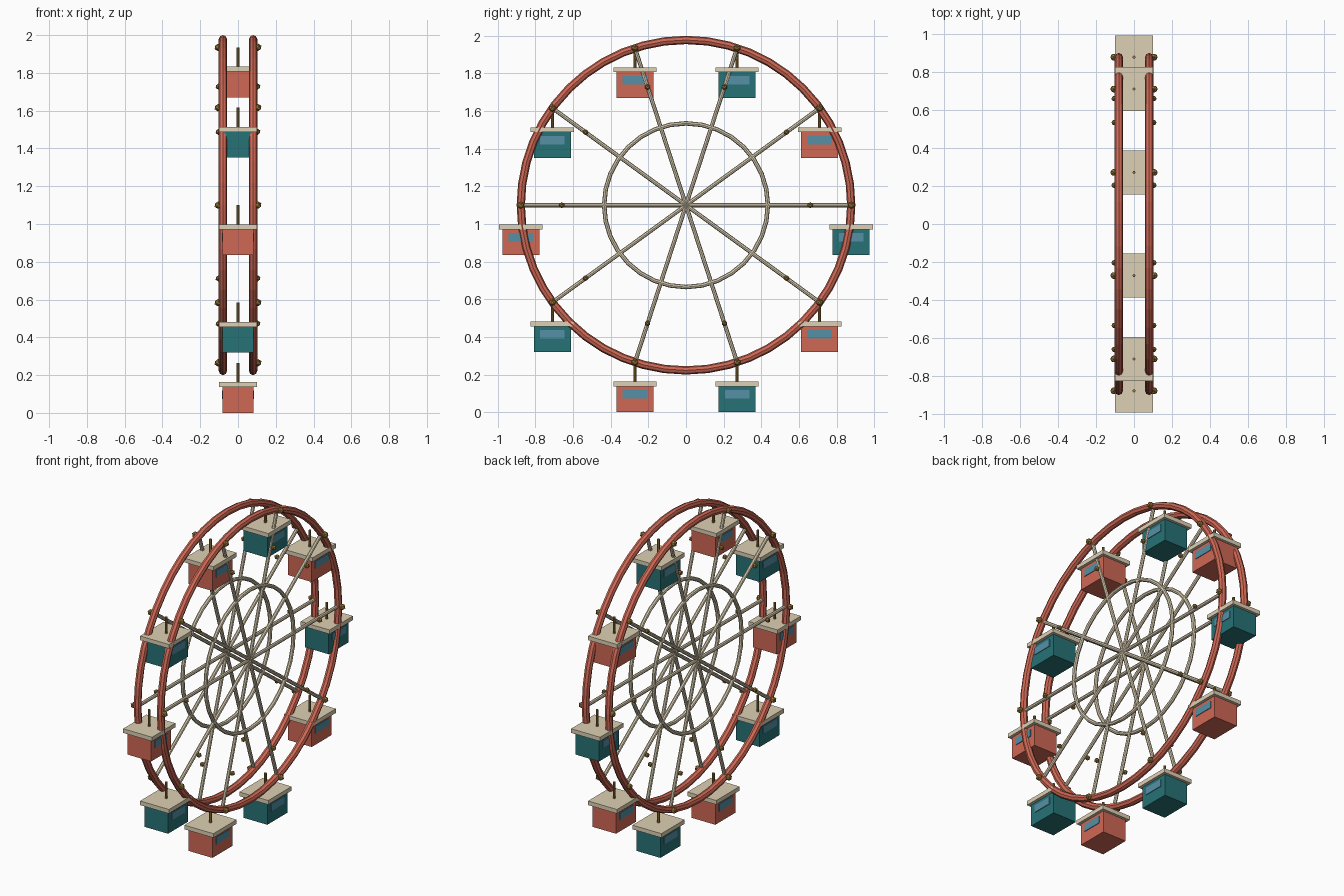
import bpy, math
from mathutils import Vector

if "Cube" in bpy.data.objects:
    bpy.data.objects.remove(bpy.data.objects["Cube"])

CZ, R = 1.1, 0.878      # wheel centre height, rim radius
SIDE_X = 0.08           # offset of each wheel from the middle
COUNT = 10


def material(name, rgb):
    m = bpy.data.materials.new(name)
    m.diffuse_color = (*rgb, 1)
    m.use_nodes = True
    m.node_tree.nodes["Principled BSDF"].inputs["Base Color"].default_value = m.diffuse_color
    return m


RED = material("coral", (0.63, 0.14, 0.09))
TEAL = material("teal", (0.02, 0.17, 0.18))
CREAM = material("cream", (0.73, 0.64, 0.46))
BRASS = material("brass", (0.33, 0.19, 0.04))
GLASS = material("window_blue", (0.09, 0.28, 0.38))


def finish(name, mat):
    o = bpy.context.object
    o.name = name
    o.data.materials.append(mat)
    return o


def ring(name, x, radius, tube, segs, mat):
    bpy.ops.mesh.primitive_torus_add(major_radius=radius, minor_radius=tube,
                                     major_segments=segs, minor_segments=8,
                                     location=(x, 0, CZ), rotation=(0, math.pi / 2, 0))
    return finish(name, mat)


def rod(name, a, b, r, mat):
    a, b = Vector(a), Vector(b)
    bpy.ops.mesh.primitive_cylinder_add(vertices=8, radius=r, depth=(b - a).length,
                                        location=(a + b) / 2)
    o = finish(name, mat)
    o.rotation_euler = (b - a).to_track_quat('Z', 'Y').to_euler()
    return o


def box(name, loc, size, mat):
    bpy.ops.mesh.primitive_cube_add(size=1, location=loc)
    o = finish(name, mat)
    o.scale = size
    return o


def bulb(name, loc, r):
    bpy.ops.mesh.primitive_ico_sphere_add(subdivisions=1, radius=r, location=loc)
    return finish(name, BRASS)


def on_wheel(x, i, radius):
    a = 2 * math.pi * i / COUNT
    return (x, radius * math.cos(a), CZ + radius * math.sin(a))


# two wheels: outer rim, inner ring, spokes and bulbs
for s, tag in ((-1, "left"), (1, "right")):
    x = s * SIDE_X
    ring(f"{tag}_rim", x, R, 0.022, 48, RED)
    ring(f"{tag}_inner_ring", x, 0.435, 0.012, 32, CREAM)
    for i in range(COUNT):
        rod(f"{tag}_spoke_{i}", (x, 0, CZ), on_wheel(x, i, R), 0.011, CREAM)
        bulb(f"{tag}_rim_bulb_{i}", on_wheel(s * 0.106, i, R), 0.02)
        bulb(f"{tag}_spoke_bulb_{i}", on_wheel(s * 0.104, i, 0.66), 0.016)

# hanging cabins, alternating colours
for i in range(COUNT):
    _, y, z = on_wheel(0, i, R)
    rod(f"hanger_{i}", (0, y, z), (0, y, z - 0.11), 0.008, BRASS)
    box(f"cabin_roof_{i}", (0, y, z - 0.115), (0.2, 0.23, 0.026), CREAM)
    box(f"cabin_body_{i}", (0, y, z - 0.195), (0.164, 0.197, 0.14), RED if i % 2 else TEAL)
    for s in (-1, 1):
        box(f"cabin_window_{i}", (s * 0.082, y, z - 0.17), (0.008, 0.13, 0.045), GLASS)
